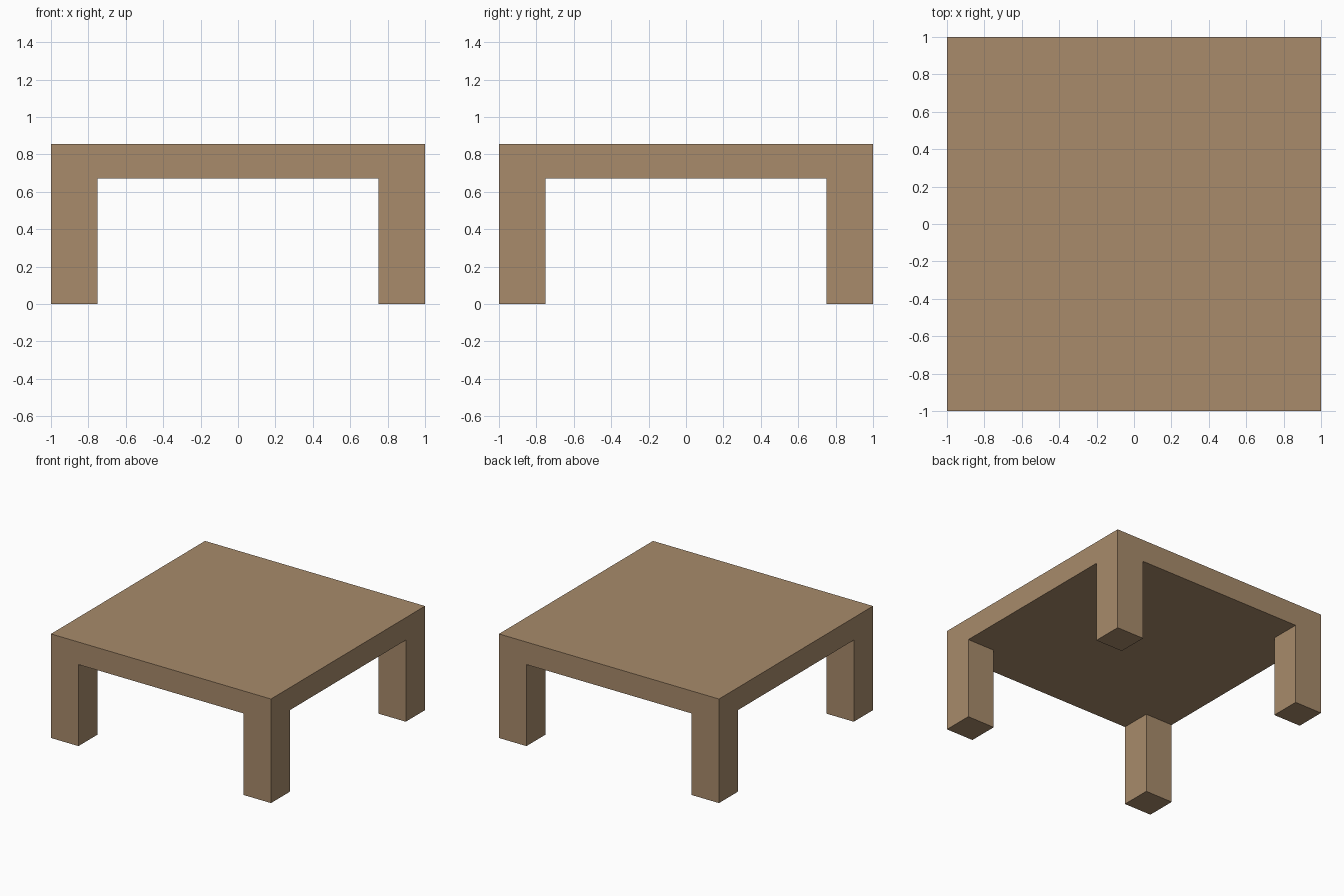
import bpy

if "Cube" in bpy.data.objects:
    bpy.data.objects.remove(bpy.data.objects["Cube"])

HALF = 1.0        # half width of the table
HEIGHT = 0.855    # overall height
LEG_HEIGHT = 0.67
LEG_WIDTH = 0.25

wood = bpy.data.materials.new("light_brown_wood")
wood.diffuse_color = (0.392, 0.258, 0.147, 1.0)
wood.use_nodes = True
wood.node_tree.nodes["Principled BSDF"].inputs["Base Color"].default_value = wood.diffuse_color


def box(name, x, y, z_min, z_max, width):
    """Square block centred on x, y between two heights."""
    bpy.ops.mesh.primitive_cube_add(size=1, location=(x, y, (z_min + z_max) / 2))
    obj = bpy.context.object
    obj.name = name
    obj.scale = (width, width, z_max - z_min)
    bpy.ops.object.transform_apply(location=False, rotation=False, scale=True)
    obj.data.materials.append(wood)
    return obj


# Thick square top
box("tabletop", 0, 0, LEG_HEIGHT, HEIGHT, 2 * HALF)

# Four square legs, flush with the outer corners
offset = HALF - LEG_WIDTH / 2
for side, sx in (("left", -1), ("right", 1)):
    for end, sy in (("front", -1), ("back", 1)):
        box(f"{end}_{side}_leg", sx * offset, sy * offset, 0, LEG_HEIGHT, LEG_WIDTH)
